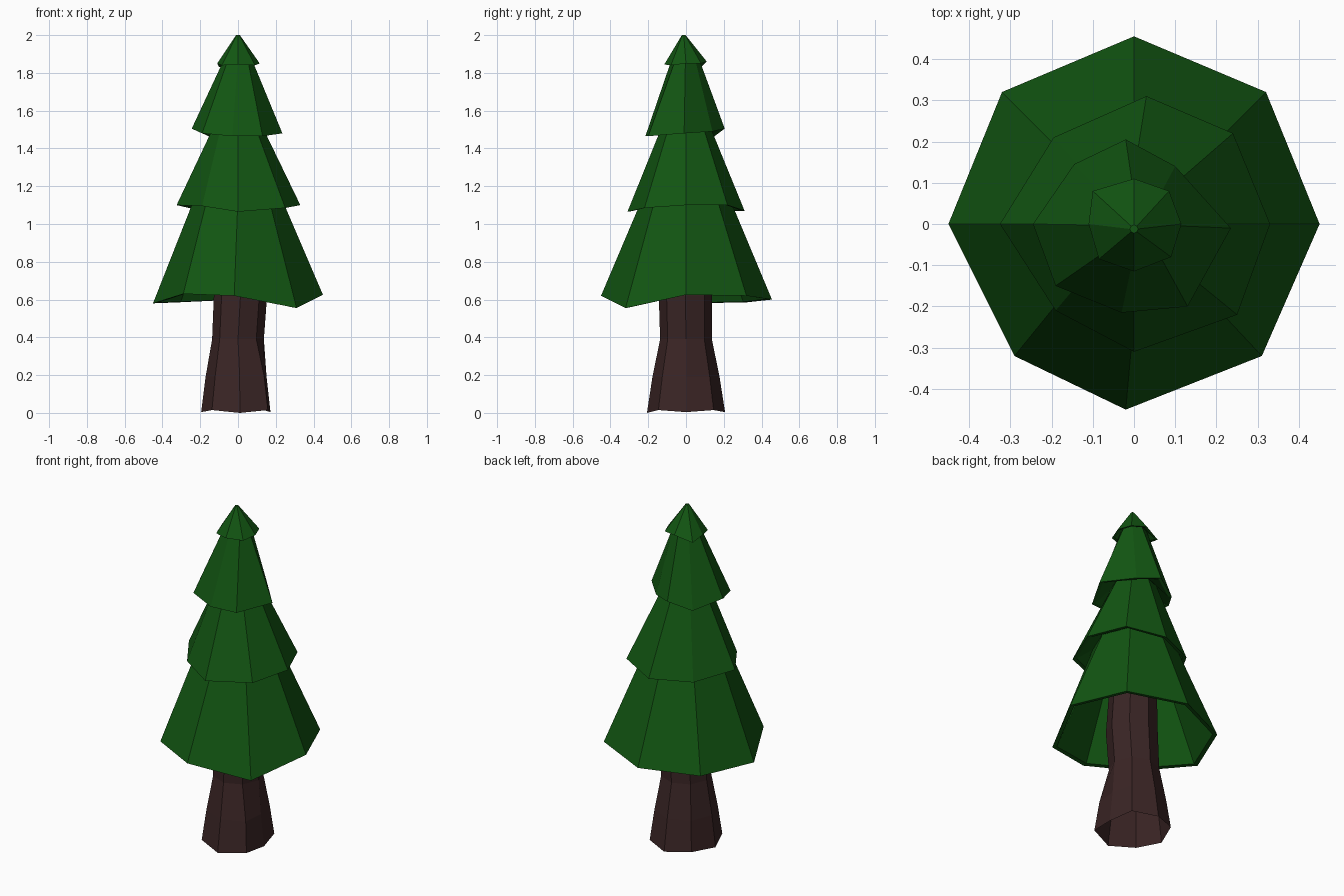
import bpy, bmesh, math
from mathutils import Vector

if "Cube" in bpy.data.objects:
    bpy.data.objects.remove(bpy.data.objects["Cube"])


def material(name, rgb):
    m = bpy.data.materials.new(name)
    m.diffuse_color = (*rgb, 1)
    m.use_nodes = True
    m.node_tree.nodes["Principled BSDF"].inputs["Base Color"].default_value = m.diffuse_color
    return m


GREEN = material("pine green", (0.006, 0.092, 0.006))
BROWN = material("bark brown", (0.042, 0.018, 0.018))


def circle(r, z, cx=0.0, cy=0.0):
    return [Vector((cx + r * math.cos(k * math.pi / 4),
                    cy + r * math.sin(k * math.pi / 4), z)) for k in range(8)]


def inset(ring, t):
    # move a ring toward the axis by t
    return [Vector((p.x, p.y, 0)) * (1 - t / math.hypot(p.x, p.y)) + Vector((0, 0, p.z + 0.003))
            for p in ring]


def loft(name, rings, mat, cap_start=False, cap_end=False):
    # skin a stack of eight-sided rings
    bm = bmesh.new()
    vs = [[bm.verts.new(p) for p in ring] for ring in rings]
    for a, b in zip(vs, vs[1:]):
        for i in range(8):
            j = (i + 1) % 8
            bm.faces.new((a[i], a[j], b[j], b[i]))
    if cap_start:
        bm.faces.new(vs[0][::-1])
    if cap_end:
        bm.faces.new(vs[-1])
    bmesh.ops.recalc_face_normals(bm, faces=bm.faces)
    me = bpy.data.meshes.new(name)
    bm.to_mesh(me)
    bm.free()
    me.materials.append(mat)
    ob = bpy.data.objects.new(name, me)
    bpy.context.collection.objects.link(ob)
    return ob


# Uneven lower rims of the four skirts, from +x counter-clockwise
rim_1 = [(.45, 0, .625), (.32, .32, .62), (0, .455, .60), (-.32, .32, .585),
         (-.45, 0, .58), (-.29, -.32, .63), (-.02, -.45, .62), (.31, -.32, .555)]
rim_2 = [(.33, 0, 1.10), (.24, .22, 1.10), (.03, .31, 1.07), (-.195, .21, 1.07),
         (-.325, 0, 1.10), (-.19, -.21, 1.095), (0, -.31, 1.065), (.25, -.22, 1.085)]
rim_3 = [(.235, -.01, 1.48), (.10, .14, 1.49), (-.02, .205, 1.505), (-.145, .145, 1.46),
         (-.245, 0, 1.505), (-.19, -.15, 1.48), (-.03, -.215, 1.465), (.13, -.20, 1.465)]
rim_4 = [(.115, 0, 1.85), (.085, .08, 1.85), (0, .11, 1.86), (-.10, .08, 1.83),
         (-.11, 0, 1.85), (-.085, -.085, 1.84), (0, -.115, 1.845), (.09, -.08, 1.84)]

# Upper ring of each skirt, hidden under the next one; last is the tip
tops = [circle(.225, 1.15), circle(.122, 1.53), circle(.07, 1.88, 0, -.003),
        circle(.010, 2.0, 0, -.012)]

# Foliage skirts: inner wall, thin rim, outer wall
inner_top = circle(.195, 1.12)
names = ["lower_foliage", "middle_foliage", "upper_foliage", "tip_foliage"]
for name, rim, top, t in zip(names, (rim_1, rim_2, rim_3, rim_4), tops, (.025, .022, .02, .015)):
    outer = [Vector(p) for p in rim]
    loft(name, [inner_top, inset(outer, t), outer, top], GREEN,
         cap_start=(rim is rim_1), cap_end=(rim is rim_4))
    inner_top = top

# Flared trunk, open at the base
foot = circle(.195, 0)
for k, p in enumerate(foot):
    p.z = .015 if k % 2 else .004
    p.y *= 1.06
foot[0].x, foot[7].x, foot[6].x, foot[6].z = .172, .158, .01, 0
flare = [Vector((p.x * .88, p.y * .86, .19)) for p in foot]
neck = circle(.137, .39)
upper = circle(.141, .62, .013, -.003)
loft("trunk", [foot, flare, neck, upper, circle(.12, 1.12)], BROWN)
